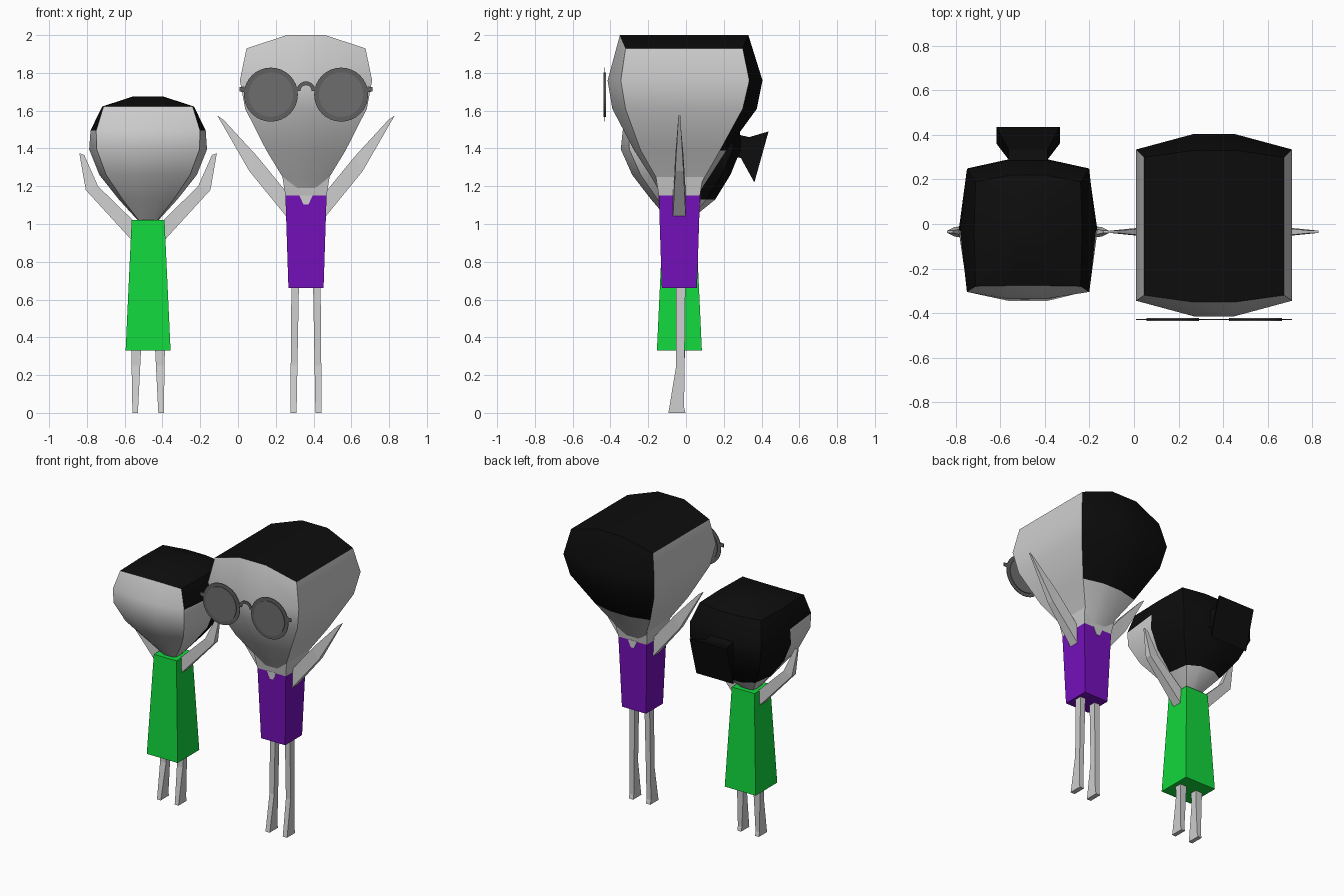
import bpy, bmesh, math
from mathutils import Vector

if "Cube" in bpy.data.objects:
    bpy.data.objects.remove(bpy.data.objects["Cube"])


def material(name, r, g, b):
    m = bpy.data.materials.new(name)
    m.diffuse_color = (r, g, b, 1)
    m.use_nodes = True
    m.node_tree.nodes["Principled BSDF"].inputs["Base Color"].default_value = m.diffuse_color
    return m


SKIN = material("pale_grey_skin", 0.62, 0.62, 0.62)
HAIR = material("black_hair", 0.004, 0.004, 0.004)
PURPLE = material("purple_cloth", 0.18, 0.005, 0.50)
GREEN = material("green_cloth", 0.006, 0.68, 0.045)
FRAME = material("dark_grey_frame", 0.115, 0.115, 0.115)
LENS = material("grey_lens", 0.155, 0.155, 0.155)
YM = -0.035  # depth of the body centre line


def finish(name, bm, mats, rule=None, smooth=False):
    bmesh.ops.recalc_face_normals(bm, faces=bm.faces)
    bm.normal_update()
    if rule:
        for f in bm.faces:
            f.material_index = int(rule(f.calc_center_median(), f.normal))
    me = bpy.data.meshes.new(name)
    bm.to_mesh(me)
    bm.free()
    for m in mats:
        me.materials.append(m)
    ob = bpy.data.objects.new(name, me)
    bpy.context.collection.objects.link(ob)
    if smooth:
        bpy.ops.object.select_all(action='DESELECT')
        ob.select_set(True)
        bpy.context.view_layer.objects.active = ob
        bpy.ops.object.shade_smooth_by_angle(angle=math.radians(30))
    return ob


def loft(name, rings, mats, rule=None, smooth=False, top=None):
    """Skin a list of equal-length rings; top = face indices closing the first ring."""
    bm = bmesh.new()
    vs = [[bm.verts.new(p) for p in r] for r in rings]
    n = len(vs[0])
    for a, b in zip(vs, vs[1:]):
        for i in range(n):
            j = (i + 1) % n
            bm.faces.new((a[i], a[j], b[j], b[i]))
    for idx in top or [range(n)]:
        bm.faces.new([vs[0][i] for i in idx])
    bm.faces.new(vs[-1])
    return finish(name, bm, mats, rule, smooth)


def rect(x0, x1, y0, y1, z):
    return [(x0, y0, z), (x1, y0, z), (x1, y1, z), (x0, y1, z)]


def square(x, h, z):
    return rect(x - h, x + h, YM - h, YM + h, z)


def strip(name, outer, inner, y, mat, closed=False):
    """Thin flat band in the front plane between two rows of (x, z) points."""
    bm = bmesh.new()
    a = [bm.verts.new((x, y, z)) for x, z in outer]
    b = [bm.verts.new((x, y, z)) for x, z in inner]
    for i in range(len(a) if closed else len(a) - 1):
        j = (i + 1) % len(a)
        bm.faces.new((a[i], a[j], b[j], b[i]))
    ob = finish(name, bm, [mat])
    mod = ob.modifiers.new("thickness", 'SOLIDIFY')
    mod.thickness, mod.offset = 0.004, 0
    return ob


def arc(x, z, r, a0, a1, n):
    return [(x + r * math.cos(a0 + (a1 - a0) * i / n),
             z + r * math.sin(a0 + (a1 - a0) * i / n)) for i in range(n + 1)]


def arms(who, x, sections):
    """Mirrored tapering arms; section = outer (dx, z), inner (dx, z), half depth."""
    for side, s in (("left", -1), ("right", 1)):
        rings = [[(x + s * o[0], YM - h, o[1]), (x + s * o[0], YM + h, o[1]),
                  (x + s * i[0], YM + h, i[1]), (x + s * i[0], YM - h, i[1])]
                 for o, i, h in sections]
        loft(f"{who}_{side}_arm", rings, [SKIN])


def legs(who, x, top, bottom, z):
    """Mirrored legs flaring forward into feet; top/bottom = (inner dx, outer dx)."""
    for side, s in (("left", -1), ("right", 1)):
        rings = []
        for zz, y0, y1 in ((z, -0.052, -0.003), (0.25, -0.052, -0.008),
                           (0.03, -0.088, -0.01), (0, -0.094, -0.003)):
            t = zz / z
            a, b = (bottom[k] + (top[k] - bottom[k]) * t for k in (0, 1))
            rings.append(rect(*sorted((x + s * a, x + s * b)), y0, y1, zz))
        loft(f"{who}_{side}_leg", rings, [SKIN])


def neckline(who, x, z, h, w, depth):
    """Thin skin notches at front and back of the collar."""
    for side, y in (("front", YM - h - 0.001), ("back", YM + h + 0.001)):
        strip(f"{who}_{side}_neckline", [(x - w, z), (x + w, z)],
              [(x - w * 0.35, z - depth), (x + w * 0.35, z - depth)], y, SKIN)


# ---------------- tall figure ----------------
BX = 0.36
# corner z, centre z, half width, corner front/back y, centre half width, centre front/back y
rows = [(1.93, 2.00, .315, -.32, .30, .10, -.35, .33),
        (1.76, 1.76, .350, -.345, .335, .09, -.415, .405),
        (1.61, 1.61, .322, -.32, .30, .09, -.39, .375),
        (1.39, 1.39, .210, -.24, .18, .07, -.275, .215),
        (1.25, 1.25, .125, -.16, .10, .05, -.185, .125),
        (1.12, 1.12, .080, -.10, .03, .04, -.11, .04)]
rings = [[(BX - a, f, z), (BX - c, F, Z), (BX + c, F, Z), (BX + a, f, z),
          (BX + a, b, z), (BX + c, B, Z), (BX - c, B, Z), (BX - a, b, z)]
         for z, Z, a, f, b, c, F, B in rows]
loft("tall_head", rings, [SKIN, HAIR],
     lambda c, n: c.z > 1.4 and (n.z > 0.7 or n.y > 0.5), True,
     [(0, 1, 6, 7), (1, 2, 5, 6), (2, 3, 4, 5)])

loft("tall_shoulders", [square(BX, .125, 1.25), square(BX, .109, 1.15)], [SKIN])
loft("tall_shirt", [square(BX, .109, 1.15), square(BX, .093, .66)], [PURPLE])
neckline("tall", BX, 1.152, .108, .036, .05)
arms("tall", BX, [((.08, 1.01), (.08, 1.14), .035), ((.30, 1.28), (.26, 1.36), .022),
                  ((.47, 1.575), (.435, 1.55), .005)])
legs("tall", BX, (.037, .077), (.05, .083), 0.70)

# glasses
GY, GZ = -0.43, 1.685
for side, s in (("left", -1), ("right", 1)):
    cx = BX + s * 0.186
    bm = bmesh.new()
    bmesh.ops.create_cone(bm, cap_ends=True, segments=32, radius1=.118, radius2=.118, depth=.014)
    for v in bm.verts:
        v.co = Vector((cx + v.co.x, GY + v.co.z, GZ + v.co.y))
    finish(f"{side}_lens", bm, [LENS])
    strip(f"{side}_rim", arc(cx, GZ, .143, 0, math.tau, 32)[:-1],
          arc(cx, GZ, .117, 0, math.tau, 32)[:-1], GY, FRAME, True)
    hx = BX + s * 0.325
    strip(f"{side}_hinge", [(hx, 1.728), (hx + s * .026, 1.725)],
          [(hx, 1.698), (hx + s * .026, 1.701)], GY, FRAME)
strip("bridge", arc(BX, 1.705, .05, 0, math.pi, 10), arc(BX, 1.705, .03, 0, math.pi, 10),
      GY, FRAME)

# ---------------- short figure ----------------
GX = -0.476
# z, corner half width, corner front/back y, centre half width, centre front/back y, side half width
rows = [(1.675, .075, -.10, .08, .055, -.11, .09, .08),
        (1.622, .236, -.28, .19, .075, -.277, .22, .243),
        (1.495, .275, -.305, .245, .09, -.335, .285, .305),
        (1.395, .272, -.30, .25, .09, -.345, .29, .312),
        (1.26, .222, -.24, .19, .08, -.285, .235, .258),
        (1.13, .135, -.15, .11, .055, -.185, .155, .155),
        (1.02, .050, -.08, .01, .03, -.09, .02, .055)]
rings = [[(GX - a, f, z), (GX - c, F, z), (GX + c, F, z), (GX + a, f, z), (GX + e, -.03, z),
          (GX + a, b, z), (GX + c, B, z), (GX - c, B, z), (GX - a, b, z), (GX - e, -.03, z)]
         for z, a, f, b, c, F, B, e in rows]
loft("short_head", rings, [SKIN, HAIR],
     lambda c, n: c.z > 1.14 and (c.y > -0.03 or (c.z > 1.5 and n.y > -0.6)), True)

# flared ponytail: half width, upper (y, z), lower (y, z)
rings = [[(GX - w, *u), (GX + w, *u), (GX + w, *l), (GX - w, *l)]
         for w, u, l in ((.088, (.20, 1.49), (.20, 1.36)),
                         (.088, (.335, 1.46), (.29, 1.35)),
                         (.143, (.437, 1.49), (.362, 1.22)))]
loft("short_ponytail", rings, [HAIR])

loft("short_dress", [square(GX, .087, 1.02), square(GX, .119, .33)], [GREEN])
arms("short", GX, [((.06, .885), (.06, 1.0), .035), ((.33, 1.18), (.265, 1.20), .022),
                   ((.364, 1.375), (.338, 1.365), .005)])
legs("short", GX, (.034, .09), (.054, .083), 0.40)
